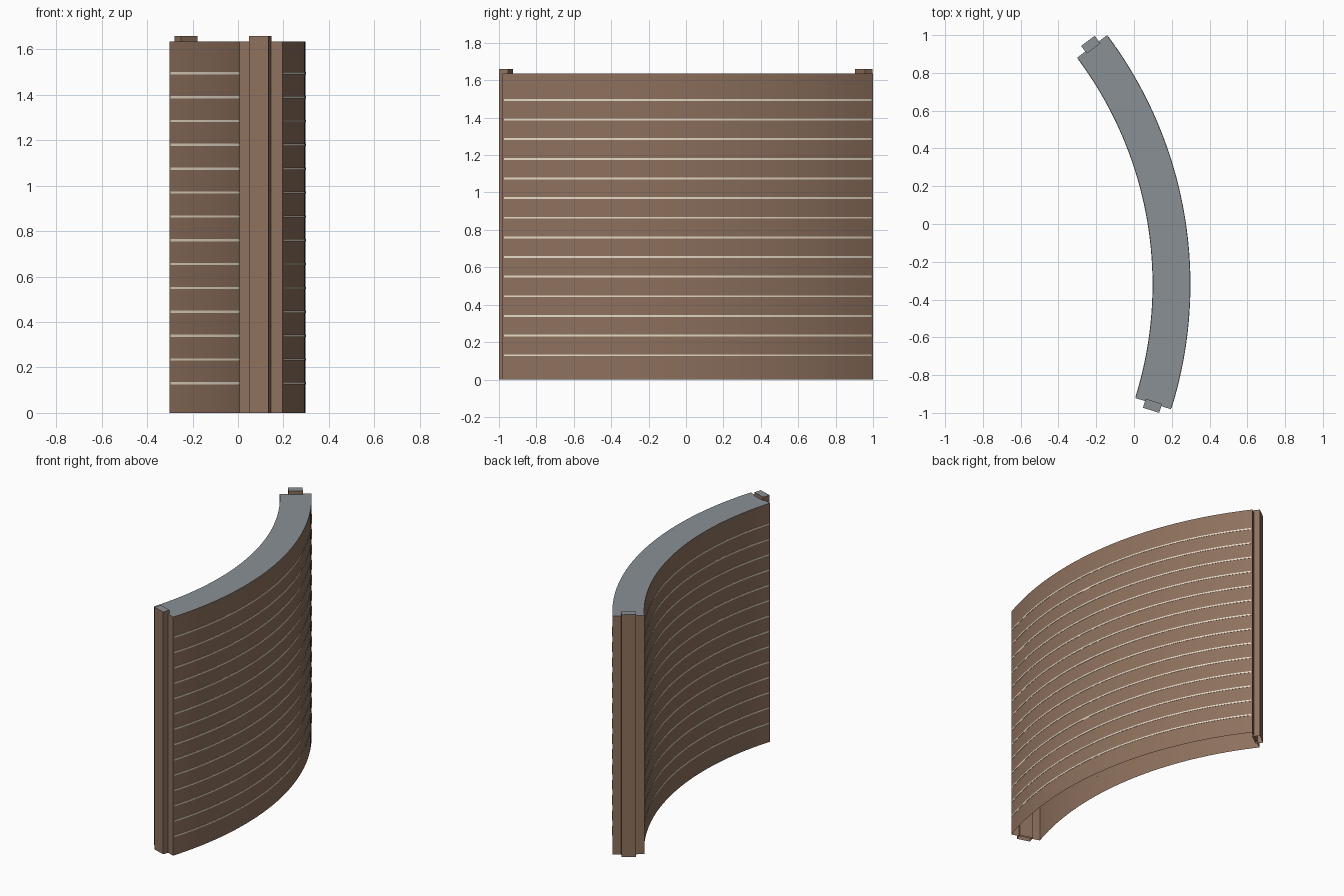
import bpy, bmesh, math

if "Cube" in bpy.data.objects:
    bpy.data.objects.remove(bpy.data.objects["Cube"])

CX, CY = -1.9, -0.32            # centre of curvature
R_IN, R_OUT = 2.0, 2.197
A0, A1 = math.radians(-17.5), math.radians(36.9)
HEIGHT, POST_H = 1.635, 1.66


def material(name, rgb):
    m = bpy.data.materials.new(name)
    m.diffuse_color = (*rgb, 1)
    m.use_nodes = True
    m.node_tree.nodes["Principled BSDF"].inputs["Base Color"].default_value = m.diffuse_color
    return m


brown = material("brown_panel", (0.27, 0.165, 0.11))
grey = material("grey_top", (0.25, 0.28, 0.30))
cream = material("cream_line", (0.80, 0.71, 0.57))


def polar(r, a, z):
    return (CX + r * math.cos(a), CY + r * math.sin(a), z)


def finish(bm, name, mats):
    me = bpy.data.meshes.new(name)
    bm.to_mesh(me)
    bm.free()
    for m in mats:
        me.materials.append(m)
    ob = bpy.data.objects.new(name, me)
    bpy.context.collection.objects.link(ob)
    return ob


def smooth(ob):
    bpy.ops.object.select_all(action='DESELECT')
    ob.select_set(True)
    bpy.context.view_layer.objects.active = ob
    bpy.ops.object.shade_smooth_by_angle(angle=math.radians(30))


def sweep(bm, section, a0, a1, steps=40):
    """Sweep an open (radius, z) section round the arc; returns columns of verts."""
    cols = [[bm.verts.new(polar(r, a0 + (a1 - a0) * i / steps, z)) for r, z in section]
            for i in range(steps + 1)]
    for c, d in zip(cols, cols[1:]):
        for k in range(len(section) - 1):
            f = bm.faces.new((c[k], d[k], d[k + 1], c[k + 1]))
            if abs(section[k][1] - HEIGHT) < 1e-6 and abs(section[k + 1][1] - HEIGHT) < 1e-6:
                f.material_index = 1
    return cols


# Curved wall: hollow shell, open underneath, grey top
bm = bmesh.new()
cols = sweep(bm, [(R_OUT, 0), (R_OUT, HEIGHT), (R_IN, HEIGHT), (R_IN, 0)], A0, A1)
bm.faces.new(cols[0])
bm.faces.new(cols[-1][::-1])
smooth(finish(bm, "curved_wall", [brown, grey]))

# Thin horizontal lines on both faces
bm = bmesh.new()
inset = math.radians(0.25)
for i in range(14):
    z = 0.13 + i * 0.105
    lo, hi = z - 0.005, z + 0.005
    sweep(bm, [(R_OUT, lo), (R_OUT + 0.002, lo), (R_OUT + 0.002, hi), (R_OUT, hi)],
          A0 + inset, A1 - inset)
    sweep(bm, [(R_IN, hi), (R_IN - 0.002, hi), (R_IN - 0.002, lo), (R_IN, lo)],
          A0 + inset, A1 - inset)
smooth(finish(bm, "wall_lines", [cream]))


# Joining post set into each end, open underneath
def post(name, a, side):
    bm = bmesh.new()
    bmesh.ops.create_cube(bm, size=1)
    for f in list(bm.faces):
        if f.normal.z > 0.5:
            f.material_index = 1
        elif f.normal.z < -0.5:
            bm.faces.remove(f)
    bmesh.ops.scale(bm, vec=(0.09, 0.05, POST_H), verts=bm.verts)
    ob = finish(bm, name, [brown, grey])
    x, y, _ = polar((R_IN + R_OUT) / 2, a, 0)
    off = 0.012 * side
    ob.location = (x - math.sin(a) * off, y + math.cos(a) * off, POST_H / 2)
    ob.rotation_euler.z = a


post("front_post", A0, -1)
post("back_post", A1, 1)
